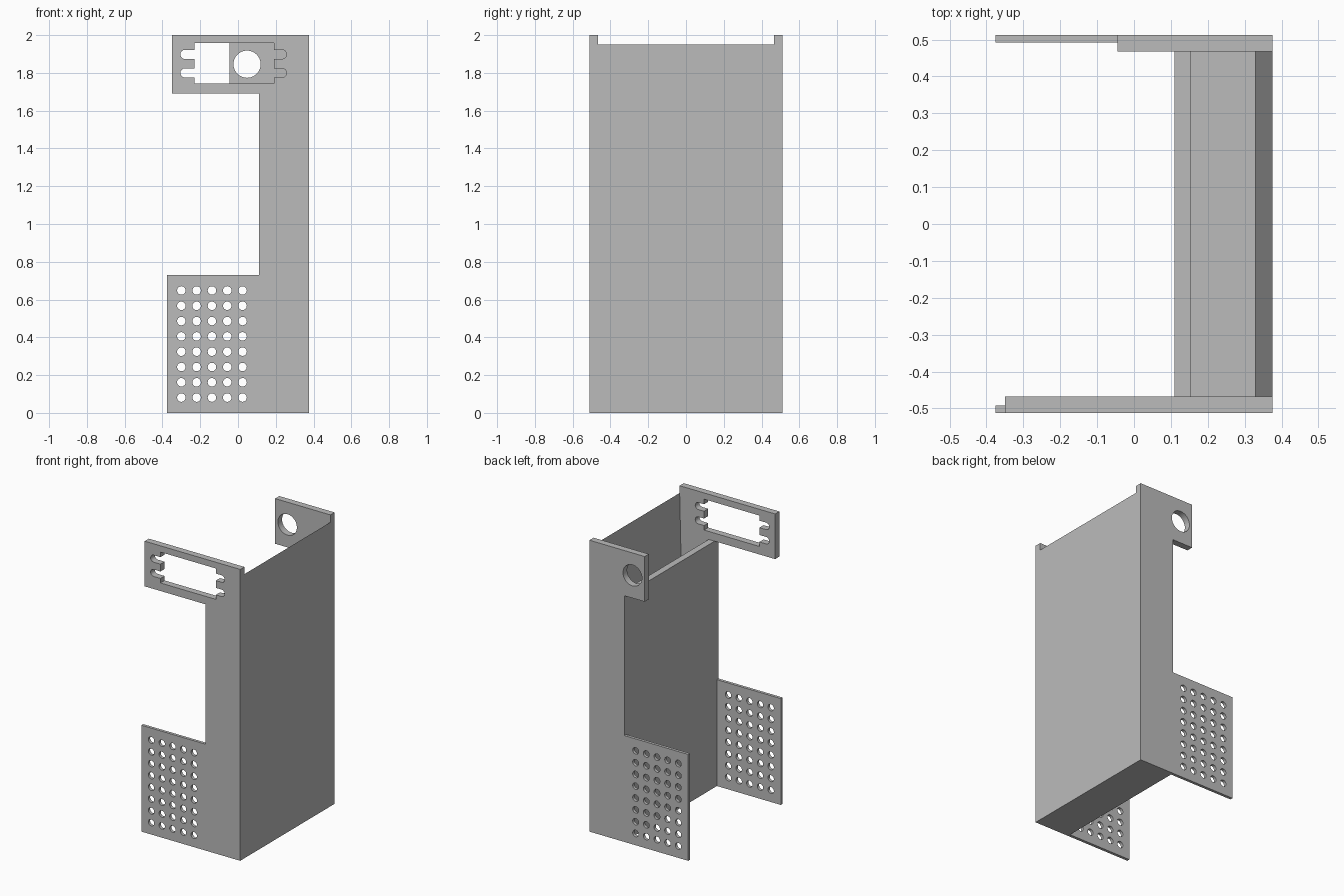
import bpy
from math import sin, cos, pi, radians
from mathutils import Matrix

cube = bpy.data.objects.get("Cube")
if cube:
    bpy.data.objects.remove(cube, do_unlink=True)

grey = bpy.data.materials.new("plain grey")
grey.use_nodes = True
grey.diffuse_color = (0.5, 0.5, 0.5, 1)
grey.node_tree.nodes["Principled BSDF"].inputs["Base Color"].default_value = (0.5, 0.5, 0.5, 1)

HALF_DEPTH = 0.512
THICK, THIN = 0.045, 0.02
COLUMN, SIDE = 0.11, 0.375       # x range of the upright column
ARM_Z, WALL_Z, PANEL_Z = 1.69, 1.95, 0.73


def arc(cx, cz, r, start, end, n):
    """Points along an arc, angles in units of pi."""
    angles = [pi * (start + (end - start) * i / n) for i in range(n + 1)]
    return [(cx + r * cos(a), cz + r * sin(a)) for a in angles]


def circle(cx, cz, r, n=24):
    return arc(cx, cz, r, 0, 2, n)[:-1]


def rect(x0, z0, x1, z1):
    return [(x0, z0), (x1, z0), (x1, z1), (x0, z1)]


def sheet(name, loops, y0, y1):
    """Extrude an x-z outline (with hole loops) from y0 to y1."""
    curve = bpy.data.curves.new(name, 'CURVE')
    curve.dimensions = '2D'
    curve.fill_mode = 'BOTH'
    curve.extrude = (y1 - y0) / 2
    for loop in loops:
        spline = curve.splines.new('POLY')
        spline.points.add(len(loop) - 1)
        for point, (x, z) in zip(spline.points, loop):
            point.co = (x, z, 0, 1)
        spline.use_cyclic_u = True
    helper = bpy.data.objects.new(name + "_curve", curve)
    bpy.context.collection.objects.link(helper)
    bpy.context.view_layer.update()
    mesh = bpy.data.meshes.new_from_object(
        helper.evaluated_get(bpy.context.evaluated_depsgraph_get()))
    bpy.data.objects.remove(helper, do_unlink=True)
    mesh.transform(Matrix.Translation((0, (y0 + y1) / 2, 0)) @ Matrix.Rotation(pi / 2, 4, 'X'))
    mesh.materials.clear()
    mesh.materials.append(grey)
    obj = bpy.data.objects.new(name, mesh)
    bpy.context.collection.objects.link(obj)
    bpy.ops.object.select_all(action='DESELECT')
    obj.select_set(True)
    bpy.context.view_layer.objects.active = obj
    # weld cap and rim so that edges are shared
    bpy.ops.object.mode_set(mode='EDIT')
    bpy.ops.mesh.select_all(action='SELECT')
    bpy.ops.mesh.remove_doubles(threshold=0.0001)
    bpy.ops.mesh.normals_make_consistent(inside=False)
    bpy.ops.object.mode_set(mode='OBJECT')
    bpy.ops.object.shade_smooth_by_angle(angle=radians(30))
    return obj


def frame_outline(arm_x):
    """Upright column with an arm reaching out at the top."""
    return [(COLUMN, 0), (SIDE, 0), (SIDE, 2), (arm_x, 2), (arm_x, ARM_Z), (COLUMN, ARM_Z)]


# Window with two round-ended slots on each side
WIN_L, WIN_R, WIN_B, WIN_T = -0.23, 0.19, 1.745, 1.957
SLOT_R, SLOTS = 0.024, (1.8, 1.898)
window = [(WIN_L, WIN_B), (WIN_R, WIN_B)]
for z in SLOTS:
    window += [(WIN_R, z - SLOT_R)] + arc(0.257 - SLOT_R, z, SLOT_R, -0.5, 0.5, 12) + [(WIN_R, z + SLOT_R)]
window += [(WIN_R, WIN_T), (WIN_L, WIN_T)]
for z in reversed(SLOTS):
    window += [(WIN_L, z + SLOT_R)] + arc(-0.305 + SLOT_R, z, SLOT_R, 0.5, 1.5, 12) + [(WIN_L, z - SLOT_R)]

# Front and back frames
inner = HALF_DEPTH - THICK
sheet("front_frame", [frame_outline(-0.35), window], -HALF_DEPTH, -inner)
sheet("back_frame", [frame_outline(-0.045), circle(0.048, 1.846, 0.072, 40)], inner, HALF_DEPTH)

# Thin perforated panels, flush with the outer faces
holes = [circle(-0.3 + 0.081 * i, 0.081 + 0.081 * j, 0.0225) for i in range(5) for j in range(8)]
panel = [rect(-SIDE, 0, COLUMN, PANEL_Z)] + holes
sheet("front_perforated_panel", panel, -HALF_DEPTH, -HALF_DEPTH + THIN)
sheet("back_perforated_panel", panel, HALF_DEPTH - THIN, HALF_DEPTH)

# Trough between the frames: low inner wall, floor, tapered outer wall
trough = [(COLUMN, 0), (SIDE, 0), (SIDE, WALL_Z), (SIDE - THICK, THICK),
          (COLUMN + THICK, THICK), (COLUMN + THICK, ARM_Z), (COLUMN, ARM_Z)]
sheet("trough", [trough], -inner, inner)
